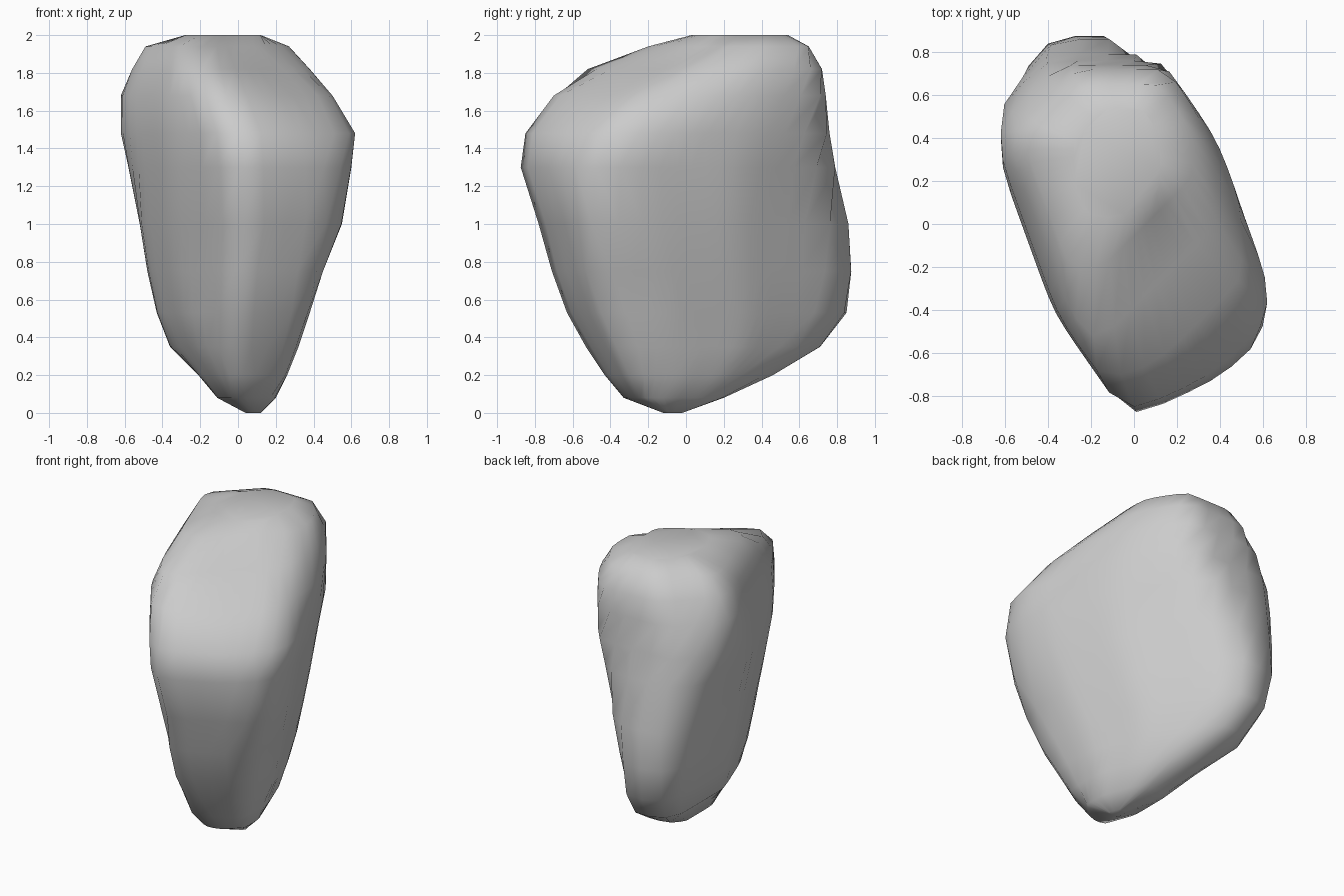
import bpy, bmesh
from math import cos, sin, pi, radians

cube = bpy.data.objects.get("Cube")
if cube:
    bpy.data.objects.remove(cube, do_unlink=True)

# Plain stone grey
stone = bpy.data.materials.new("stone_grey")
stone.use_nodes = True
GREY = (0.6, 0.6, 0.6, 1.0)
stone.diffuse_color = GREY
shader = stone.node_tree.nodes["Principled BSDF"]
shader.inputs["Base Color"].default_value = GREY
shader.inputs["Roughness"].default_value = 0.9

# Each level: height, then the low and high limits of the boulder along x,
# along y, across its broad faces, and along its short and long diagonals
LEVELS = [
    (0, .04, .12, -.12, -.02, .01, .08, -.02, .07, -.15, -.05),
    (.08, -.11, .2, -.33, .2, -.145, .165, -.22, .18, -.29, .2),
    (.2, -.21, .26, -.43, .46, -.21, .23, -.29, .26, -.39, .45),
    (.35, -.36, .32, -.53, .71, -.3, .27, -.34, .32, -.48, .69),
    (.53, -.43, .38, -.63, .85, -.355, .32, -.38, .37, -.58, .83),
    (.75, -.48, .45, -.71, .875, -.4, .375, -.42, .41, -.68, .88),
    (1, -.52, .55, -.78, .86, -.445, .43, -.47, .45, -.77, .87),
    (1.3, -.58, .6, -.875, .79, -.48, .48, -.53, .5, -.79, .85),
    (1.48, -.62, .62, -.85, .76, -.49, .495, -.54, .54, -.75, .83),
    (1.68, -.62, .5, -.7, .74, -.475, .5, -.53, .545, -.53, .77),
    (1.82, -.56, .38, -.52, .72, -.42, .46, -.47, .54, -.27, .7),
    (1.94, -.49, .27, -.2, .65, -.35, .395, -.36, .47, -.04, .62),
    (2, -.28, .12, .03, .54, -.2, .26, -.14, .34, .03, .47),
]
# Plan angles in which those pairs of limits are measured
AXES = [radians(a) for a in (0, 90, 20, 35, 135)]
# Extra slanted cut that makes the front end come to a point
FRONT_CUT = radians(-65)
SEGMENTS = 40
HARDNESS = 40


def fit(values, low, high):
    """Stretch a list of values to span low to high."""
    a, b = min(values), max(values)
    return [low + (v - a) / (b - a) * (high - low) for v in values]


def section(bm, z, *limits):
    """One ring: a rounded polygon held inside the pairs of limits."""
    x0, x1, y0, y1 = limits[:4]
    cx, cy = (x0 + x1) / 2, (y0 + y1) / 2
    sides = [(FRONT_CUT, (cy - y0) * .92)]
    for axis, low, high in zip(AXES, limits[::2], limits[1::2]):
        middle = cx * cos(axis) + cy * sin(axis)
        sides += [(axis, high - middle), (axis + pi, middle - low)]
    xs, ys = [], []
    for i in range(SEGMENTS):
        t = 2 * pi * i / SEGMENTS
        pull = sum((max(cos(t - a), 0) / d) ** HARDNESS for a, d in sides)
        r = pull ** (-1 / HARDNESS)
        xs.append(r * cos(t))
        ys.append(r * sin(t))
    return [bm.verts.new((x, y, z))
            for x, y in zip(fit(xs, x0, x1), fit(ys, y0, y1))]


# Boulder lofted from the levels
bm = bmesh.new()
rings = [section(bm, *level) for level in LEVELS]
for low, high in zip(rings, rings[1:]):
    for i in range(SEGMENTS):
        bm.faces.new((low[i - 1], low[i], high[i], high[i - 1]))
bm.faces.new(rings[0])
bm.faces.new(rings[-1])
bmesh.ops.recalc_face_normals(bm, faces=bm.faces)
for face in bm.faces:
    face.smooth = True

mesh = bpy.data.meshes.new("boulder")
bm.to_mesh(mesh)
bm.free()
mesh.materials.append(stone)
boulder = bpy.data.objects.new("boulder", mesh)
bpy.context.collection.objects.link(boulder)
